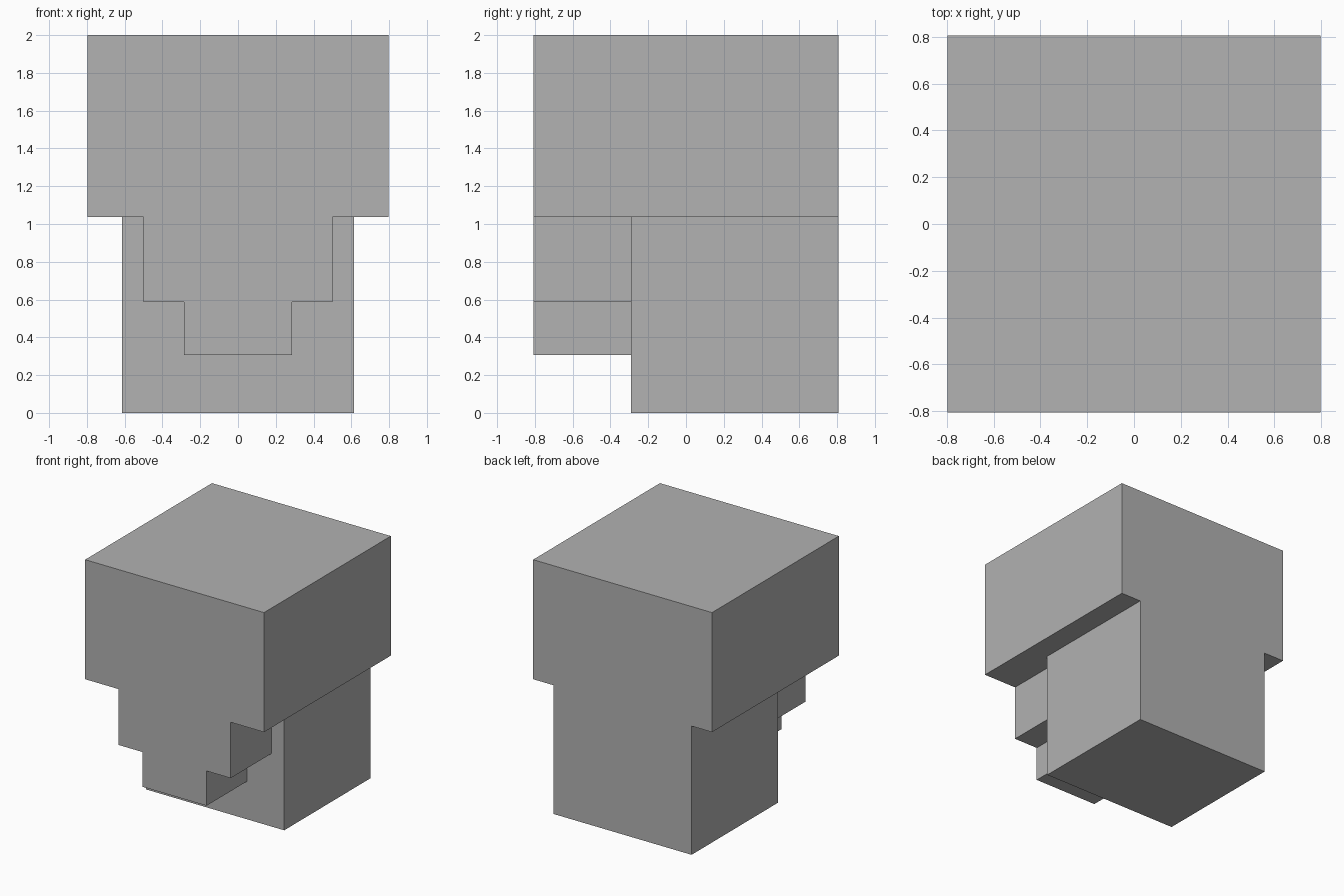
import bpy
import bmesh

cube = bpy.data.objects.get("Cube")
if cube:
    bpy.data.objects.remove(cube, do_unlink=True)

BACK, FRONT = 0.807, -0.807

grey = bpy.data.materials.new("plain_grey")
grey.use_nodes = True
colour = (0.445, 0.445, 0.445, 1)
grey.diffuse_color = colour
grey.node_tree.nodes["Principled BSDF"].inputs["Base Color"].default_value = colour


def extrude_profile(name, half, y0, y1):
    """Mirror a half outline in x and extrude it from y0 to y1."""
    outline = half + [(-x, z) for x, z in reversed(half)]
    bm = bmesh.new()
    face = bm.faces.new([bm.verts.new((x, y0, z)) for x, z in outline])
    result = bmesh.ops.extrude_face_region(bm, geom=[face])
    verts = [v for v in result["geom"] if isinstance(v, bmesh.types.BMVert)]
    bmesh.ops.translate(bm, verts=verts, vec=(0, y1 - y0, 0))
    bmesh.ops.recalc_face_normals(bm, faces=bm.faces)
    mesh = bpy.data.meshes.new(name)
    bm.to_mesh(mesh)
    bm.free()
    mesh.materials.append(grey)
    obj = bpy.data.objects.new(name, mesh)
    bpy.context.collection.objects.link(obj)
    return obj


# Wide head block with the stepped front overhang below it
head = extrude_profile("head_with_stepped_front", [
    (0.285, 0.307), (0.285, 0.587), (0.5, 0.587),
    (0.5, 1.037), (0.797, 1.037), (0.797, 2.0)], FRONT, BACK)

# Rear body block, reaching up into the head
body = extrude_profile("body_block", [(0.615, 0), (0.615, 1.3)], -0.29, BACK)
body.hide_render = True
body.hide_set(True)

# Fuse both into one solid and clear the seams on flat faces
union = head.modifiers.new("fuse_body", "BOOLEAN")
union.operation = "UNION"
union.solver = "EXACT"
union.object = body
clean = head.modifiers.new("clean_flats", "DECIMATE")
clean.decimate_type = "DISSOLVE"
clean.angle_limit = 0.02
